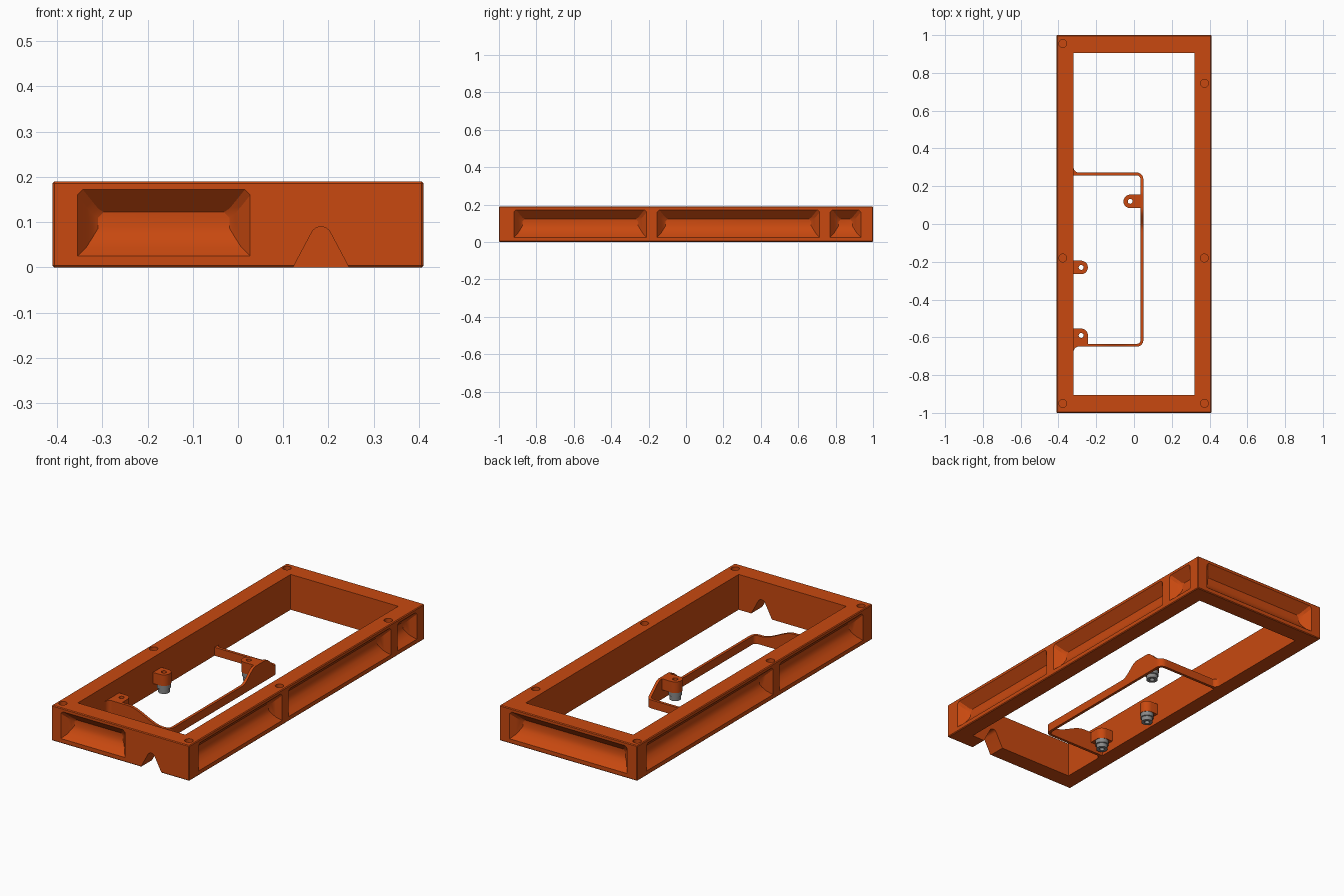
import bpy, bmesh, math
from mathutils import Vector

if "Cube" in bpy.data.objects:
    bpy.data.objects.remove(bpy.data.objects["Cube"])


def material(name, color):
    m = bpy.data.materials.new(name)
    m.diffuse_color = (*color, 1)
    m.use_nodes = True
    m.node_tree.nodes["Principled BSDF"].inputs["Base Color"].default_value = m.diffuse_color
    return m


ORANGE = material("burnt orange", (0.58, 0.066, 0.005))
GREY = material("metal grey", (0.25, 0.25, 0.25))


def make(name, rings, mat=ORANGE, cap=True, loop=False):
    """Skin equal-length closed rings of points into a solid."""
    bm = bmesh.new()
    vs = [[bm.verts.new(p) for p in r] for r in rings]
    n = len(vs[0])
    pairs = list(zip(vs, vs[1:])) + ([(vs[-1], vs[0])] if loop else [])
    for a, b in pairs:
        for i in range(n):
            j = (i + 1) % n
            bm.faces.new((a[i], a[j], b[j], b[i]))
    if cap:
        bm.faces.new(vs[0])
        bm.faces.new(vs[-1])
    bmesh.ops.recalc_face_normals(bm, faces=bm.faces)
    me = bpy.data.meshes.new(name)
    bm.to_mesh(me)
    bm.free()
    me.materials.append(mat)
    ob = bpy.data.objects.new(name, me)
    bpy.context.collection.objects.link(ob)
    return ob


def prism(name, pts, z0, z1):
    return make(name, [[(x, y, z) for x, y in pts] for z in (z0, z1)])


def rect(x0, x1, y0, y1):
    return [(x0, y0), (x1, y0), (x1, y1), (x0, y1)]


def arc(cx, cy, r, a0, a1, n=10):
    return [(cx + r * math.cos(math.radians(a0 + (a1 - a0) * i / n)),
             cy + r * math.sin(math.radians(a0 + (a1 - a0) * i / n)))
            for i in range(n + 1)]


def activate(ob):
    bpy.ops.object.select_all(action='DESELECT')
    ob.select_set(True)
    bpy.context.view_layer.objects.active = ob


def cut(ob, cutters):
    activate(ob)
    for c in cutters:
        m = ob.modifiers.new("cut", 'BOOLEAN')
        m.operation, m.solver, m.object = 'DIFFERENCE', 'EXACT', c
        bpy.ops.object.modifier_apply(modifier=m.name)
        bpy.data.objects.remove(c)


def smooth(ob):
    activate(ob)
    bpy.ops.object.shade_smooth_by_angle(angle=math.radians(25))


def pocket(origin, along, inward, u0, u1):
    """Scooped recess in an outer wall; u runs along the wall."""
    o, a, d = Vector(origin), Vector(along), Vector(inward)
    rings = []
    for depth, side, low, high in ((-.01, 0, 0, 0), (0, 0, 0, 0),
                                   (.025, .020, .020, .025),
                                   (.042, .034, .042, .042),
                                   (.050, .046, .062, .050)):
        l, r, b, t, c = u0 + side, u1 - side, .025 + low, .172 - high, .012
        outline = [(l, b), (r, b), (r, t - c), (r - c, t), (l + c, t), (l, t - c)]
        rings.append([o + a * u + d * depth + Vector((0, 0, z)) for u, z in outline])
    return make("pocket_cutter", rings)


# Rectangular frame with slightly eased outer edges
frame = prism("frame", rect(-.41, .41, -1, 1), 0, .19)
activate(frame)
bev = frame.modifiers.new("ease", 'BEVEL')
bev.width, bev.segments = .004, 1
bpy.ops.object.modifier_apply(modifier="ease")
cutters = [prism("opening_cutter", rect(-.32, .32, -.905, .905), -.1, .3)]

# Recesses on all four outer walls
for u0, u1 in ((-.92, -.21), (-.155, .715), (.77, .935)):
    cutters.append(pocket((.41, 0, 0), (0, 1, 0), (-1, 0, 0), u0, u1))
for u0, u1 in ((-.92, -.21), (-.155, .92)):
    cutters.append(pocket((-.41, 0, 0), (0, 1, 0), (1, 0, 0), u0, u1))
cutters.append(pocket((0, -1, 0), (1, 0, 0), (0, 1, 0), -.355, .027))
cutters.append(pocket((0, 1, 0), (1, 0, 0), (0, -1, 0), -.35, .35))

# Rounded cable notch through the front wall
notch = [(.1165, -.01), (.2505, -.01)] + arc(.1835, .067, .023, 30, 150)
cutters.append(make("notch_cutter", [[(x, y, z) for x, z in notch] for y in (-1.05, -.85)]))

# Round blind holes in the top rim
for x, y in ((-.377, .955), (.373, .745), (-.377, -.18),
             (.373, -.18), (-.377, -.95), (.373, -.95)):
    cutters.append(prism("hole_cutter", arc(x, y, .021, 0, 345, 23), .16, .25))
cut(frame, cutters)
smooth(frame)


# Thin bracket rail, rising where it carries the mounting tabs
def ease(t):
    t = max(0, min(1, t))
    return t * t * (3 - 2 * t)


def rail_height(x, y):
    if y < -.6:
        k = ease((.0 - x) / .2)
    else:
        k = ease((y + .03) / .11) * ease((.262 - y) / .1)
    return .045 + .065 * k


RX, TOP, BOT, R = .042, .265, -.642, .027
path = [(-.33 + i * (RX - R + .33) / 24, TOP) for i in range(24)]
path += arc(RX - R, TOP - R, R, 90, 0, 6)
path += [(RX, TOP - R + i * (BOT - TOP + 2 * R) / 60) for i in range(1, 60)]
path += arc(RX - R, BOT + R, R, 0, -90, 6)
path += [(RX - R - i * (RX - R + .33) / 24, BOT) for i in range(1, 25)]
rings = []
for i, (x, y) in enumerate(path):
    a, b = Vector(path[max(i - 1, 0)]), Vector(path[min(i + 1, len(path) - 1)])
    t = (b - a).normalized()
    nx, ny, h = -t.y * .0075, t.x * .0075, rail_height(x, y)
    rings.append([(x + nx, y + ny, 0), (x - nx, y - ny, 0),
                  (x - nx, y - ny, h), (x + nx, y + ny, h)])
smooth(make("bracket_rail", rings))

# Concave fillets where the rail meets the wall
for name, y, s, h in (("rear", TOP, 1, .045), ("front", BOT, -1, .11)):
    y0 = y + s * .006
    pts = [(-.325, y0), (-.325, y0 + s * .03)]
    pts += arc(-.29, y0 + s * .03, .03, 180, 180 + s * 90, 6)
    smooth(prism(name + "_rail_fillet", pts, 0, h))

# Mounting tabs with screw holes
tabs = {
    "rail_tab": (-.02, .12, [(.045, .085), (.045, .155)] + arc(-.02, .12, .036, 90, 270)),
    "middle_tab": (-.28, -.23, [(-.325, -.194), (-.325, -.266)] + arc(-.28, -.23, .036, -90, 90)),
    "front_tab": (-.28, -.59, [(-.325, -.554), (-.325, -.645), (-.244, -.645)]
                  + arc(-.28, -.59, .036, 0, 90)),
}
for name, (cx, cy, outline) in tabs.items():
    tab = prism(name, outline, .05, .11)
    cut(tab, [prism("screw_cutter", arc(cx, cy, .013, 0, 345, 23), 0, .2)])
    smooth(tab)
    # Stepped metal bushing under each tab
    profile = ((.013, .052), (.034, .052), (.034, .028), (.029, .026), (.029, .004), (.013, .004))
    bushing = make(name + "_bushing",
                   [[(x, y, z) for x, y in arc(cx, cy, r, 0, 345, 23)] for r, z in profile],
                   GREY, cap=False, loop=True)
    smooth(bushing)
